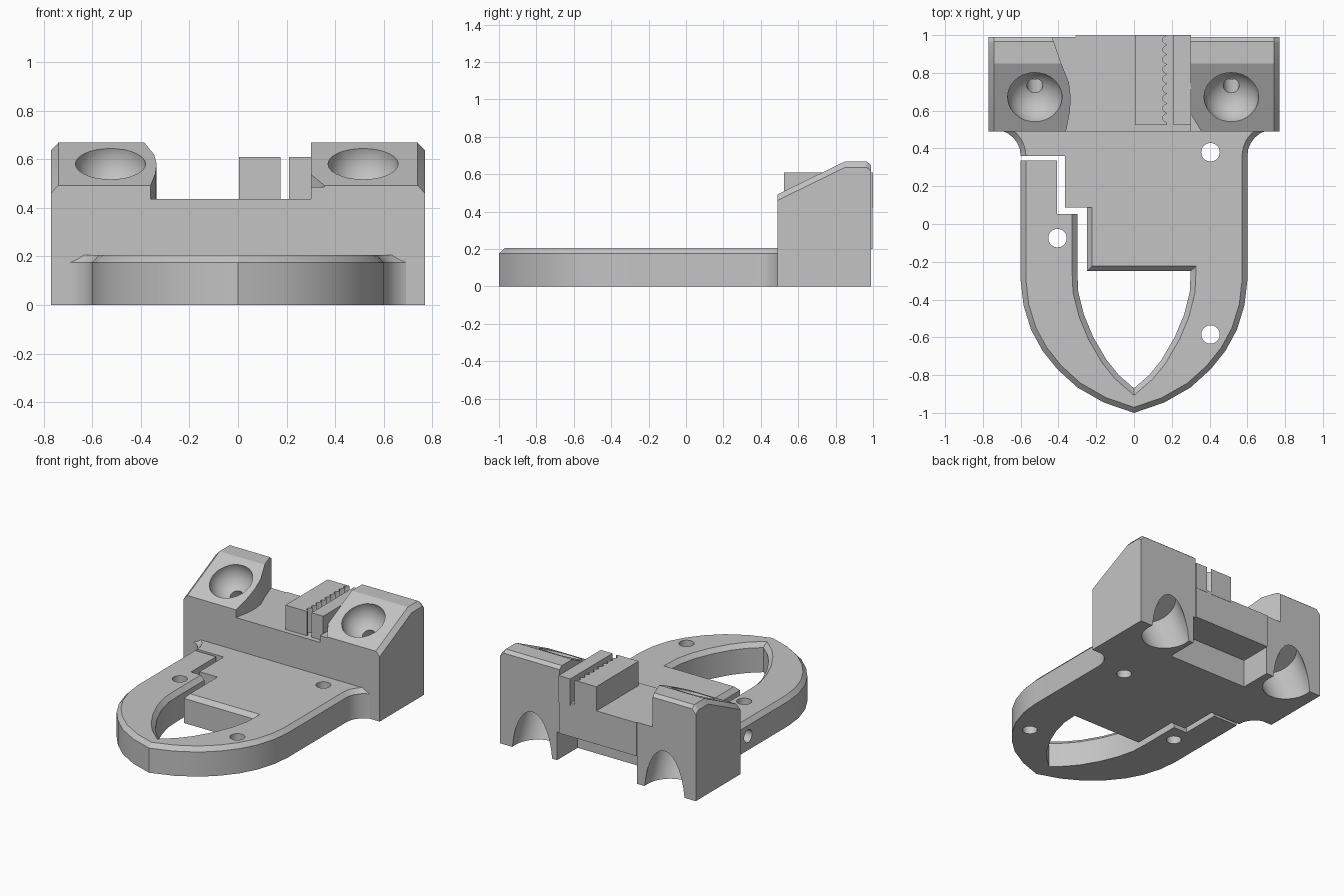
import bpy, bmesh, math
from mathutils import Vector, Matrix

if "Cube" in bpy.data.objects:
    bpy.data.objects.remove(bpy.data.objects["Cube"])

grey = bpy.data.materials.new("plain grey")
grey.diffuse_color = (0.55, 0.55, 0.55, 1)
grey.use_nodes = True
grey.node_tree.nodes["Principled BSDF"].inputs["Base Color"].default_value = grey.diffuse_color


def make(name, bm):
    bmesh.ops.recalc_face_normals(bm, faces=bm.faces)
    me = bpy.data.meshes.new(name)
    bm.to_mesh(me)
    bm.free()
    me.materials.append(grey)
    ob = bpy.data.objects.new(name, me)
    bpy.context.collection.objects.link(ob)
    return ob


def loft(name, rings):
    """Join equal-length rings of points and cap both ends."""
    bm = bmesh.new()
    vs = [[bm.verts.new(p) for p in r] for r in rings]
    n = len(rings[0])
    for a, b in zip(vs, vs[1:]):
        for i in range(n):
            j = (i + 1) % n
            bm.faces.new((a[i], a[j], b[j], b[i]))
    bm.faces.new(vs[0])
    bm.faces.new(vs[-1])
    return make(name, bm)


def prism(name, outline, z0, z1):
    return loft(name, [[(x, y, z) for x, y in outline] for z in (z0, z1)])


def box(name, x0, x1, y0, y1, z0, z1):
    return prism(name, [(x0, y0), (x1, y0), (x1, y1), (x0, y1)], z0, z1)


def rod(name, start, end, r, n=24):
    a, b = Vector(start), Vector(end)
    d = b - a
    bm = bmesh.new()
    m = Matrix.Translation((a + b) / 2) @ d.to_track_quat('Z', 'Y').to_matrix().to_4x4()
    bmesh.ops.create_cone(bm, cap_ends=True, segments=n, radius1=r, radius2=r,
                          depth=d.length, matrix=m)
    return make(name, bm)


def ball(name, c, r):
    bm = bmesh.new()
    bmesh.ops.create_uvsphere(bm, u_segments=28, v_segments=16, radius=r,
                              matrix=Matrix.Translation(c))
    return make(name, bm)


def cut(ob, cutters):
    """Subtract the cutters, bake the result and remove the cutters."""
    for c in cutters:
        c.hide_render = True
        m = ob.modifiers.new("cut", 'BOOLEAN')
        m.operation = 'DIFFERENCE'
        m.solver = 'EXACT'
        m.object = c
    bpy.context.view_layer.update()
    dg = bpy.context.evaluated_depsgraph_get()
    me = bpy.data.meshes.new_from_object(ob.evaluated_get(dg))
    ob.modifiers.clear()
    ob.data = me
    for c in cutters:
        bpy.data.objects.remove(c)


def inset(pts, widths):
    """Move each edge of a counter-clockwise outline inward by its own width."""
    out = []
    for i, p in enumerate(pts):
        p = Vector(p)
        d1 = (p - Vector(pts[i - 1])).normalized()
        d2 = (Vector(pts[(i + 1) % len(pts)]) - p).normalized()
        n1, n2 = Vector((-d1.y, d1.x)), Vector((-d2.y, d2.x))
        a, b = widths[i - 1], widths[i]
        det = n1.x * n2.y - n1.y * n2.x
        if abs(det) < 1e-4:
            q = p + n1 * a
        else:
            q = p + Vector(((a * n2.y - b * n1.y) / det, (n1.x * b - n2.x * a) / det))
        out.append((q.x, q.y))
    return out


# Base plate: open loop with an arched end and a stepped gap on the left
fillet = [(0.74 - 0.14 * math.cos(t), 0.36 + 0.14 * math.sin(t))
          for t in [math.pi / 2 * k / 6 for k in range(7)]]
outer = [(0.6, -0.30), (0.585, -0.43), (0.545, -0.56), (0.485, -0.67), (0.405, -0.77),
         (0.30, -0.865), (0.16, -0.945)]
inner = [(0.30, -0.25), (0.295, -0.36), (0.265, -0.48), (0.215, -0.60), (0.145, -0.72),
         (0.08, -0.80)]
flip = lambda pts: [(-x, y) for x, y in pts]
C = 0.028
path = [((-0.74, 0.52), 0)]
path += [(p, C) for p in flip(fillet[::-1])]
path[-1] = (path[-1][0], 0)
path += [((-0.365, 0.36), 0), ((-0.365, 0.088), 0), ((-0.25, 0.088), C), ((-0.25, -0.25), C)]
path += [(p, C) for p in inner + [(0, -0.87)] + flip(inner[::-1])]
path += [((-0.30, 0.052), 0), ((-0.407, 0.052), 0), ((-0.407, 0.337), 0), ((-0.6, 0.337), C)]
path += [(p, C) for p in flip(outer) + [(0, -1)] + outer[::-1]]
path += [(p, C) for p in fillet]
path[-1] = (path[-1][0], 0)
path += [((0.74, 0.52), 0)]
outline = [p for p, w in path]
top = inset(outline, [w for p, w in path])
plate = loft("base_plate", [[(x, y, 0) for x, y in outline],
                            [(x, y, 0.175) for x, y in outline],
                            [(x, y, 0.205) for x, y in top]])
holes = [rod("hole", (x, y, -0.1), (x, y, 0.4), 0.049)
         for x, y in ((-0.405, -0.075), (0.405, 0.38), (0.405, -0.585))]
holes.append(rod("side_hole", (-0.75, 0.16, 0.1), (-0.2, 0.16, 0.1), 0.045))
cut(plate, holes)

# Rear block: sloped profile with chamfered ends
prof = [(0.49, 0), (0.49, 0.492), (0.85, 0.668), (0.965, 0.668), (0.99, 0.648), (0.99, 0)]
low = [(y, z - 0.032 if z else 0) for y, z in prof]
block = loft("rear_block", [[(x, y, z) for y, z in p] for x, p in
                            ((-0.77, low), (-0.74, prof), (0.74, prof), (0.77, low))])

# Centre saddle with a curved left wall, and the recess under the back
saddle = [(-0.36, 0.4), (0.30, 0.4), (0.30, 1.1), (-0.45, 1.1), (-0.43, 0.98),
          (-0.385, 0.85), (-0.345, 0.75), (-0.335, 0.67), (-0.34, 0.59), (-0.36, 0.49)]
cutters = [prism("saddle", saddle, 0.437, 0.9),
           box("recess", -0.31, 0.32, 0.76, 1.1, -0.1, 0.2)]

# Tilted bowls, screw holes and lower pockets in both ears
axis = Vector((0, 0.437, -0.9))
for x in (-0.525, 0.515):
    c = Vector((x, 0.672, 0.58))
    cutters += [ball("bowl", c, 0.145),
                rod("screw_hole", c + axis * 0.05, c + axis * 0.45, 0.042),
                rod("pocket", c + axis * 0.30, c + axis * 1.0, 0.16, 32)]
# Small wedge notch in the right ear
cutters.append(prism("notch", [(0.29, 0.45), (0.38, 0.45), (0.29, 0.60)], 0.485, 0.535))
cut(block, cutters)

# Toothed clamp jaw on the saddle
teeth = []
N = 9
for i in range(N):
    for k in range(5):
        t = math.pi * k / 5
        teeth.append((0.175 - 0.026 * math.sin(t), 0.535 + 0.465 * (i + k / 5) / N))
prism("toothed_jaw", [(0.005, 1.0), (0.005, 0.525), (0.175, 0.525)] + teeth + [(0.175, 1.0)],
      0.42, 0.61)
# Plain jaw beside the right ear
box("plain_jaw", 0.21, 0.302, 0.525, 1.0, 0.42, 0.61)
# Thin back strip below the jaws
box("saddle_back", -0.31, 0.30, 0.98, 0.998, 0.2, 0.437)

for ob in (plate, block):
    bpy.ops.object.select_all(action='DESELECT')
    ob.select_set(True)
    bpy.context.view_layer.objects.active = ob
    bpy.ops.object.shade_smooth_by_angle(angle=math.radians(20))
